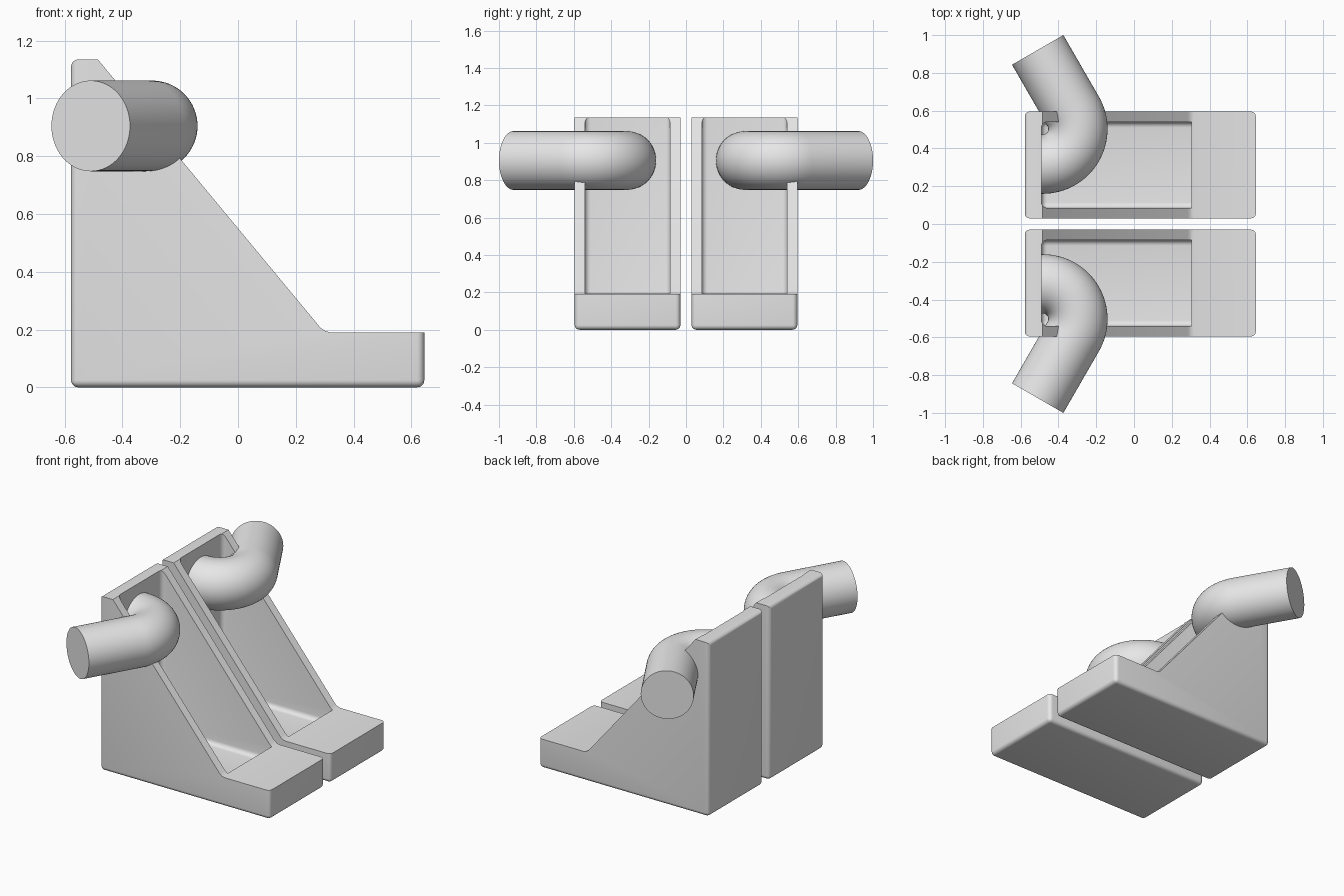
import bpy, bmesh, math
from mathutils import Vector, Matrix

if "Cube" in bpy.data.objects:
    bpy.data.objects.remove(bpy.data.objects["Cube"])

GREY = (0.8, 0.8, 0.8, 1)
mat = bpy.data.materials.new("light_grey")
mat.use_nodes = True
mat.diffuse_color = GREY
mat.node_tree.nodes["Principled BSDF"].inputs["Base Color"].default_value = GREY

BACK, FRONT, TOP, FOOT = -0.578, 0.645, 1.135, 0.19
IN_Y, OUT_Y = 0.03, 0.595


def finish(bm, name):
    """Turn a bmesh into a linked object with the grey material."""
    bmesh.ops.recalc_face_normals(bm, faces=bm.faces)
    mesh = bpy.data.meshes.new(name)
    bm.to_mesh(mesh)
    bm.free()
    mesh.materials.append(mat)
    obj = bpy.data.objects.new(name, mesh)
    bpy.context.collection.objects.link(obj)
    return obj


def extrude_profile(points, y0, y1):
    """Extrude an x-z outline along y."""
    bm = bmesh.new()
    face = bm.faces.new([bm.verts.new((x, y0, z)) for x, z in points])
    new = bmesh.ops.extrude_face_region(bm, geom=[face])["geom"]
    moved = [v for v in new if isinstance(v, bmesh.types.BMVert)]
    bmesh.ops.translate(bm, verts=moved, vec=(0, y1 - y0, 0))
    bmesh.ops.recalc_face_normals(bm, faces=bm.faces)
    return bm


def round_edges(bm, rule, radius):
    edges = [e for e in bm.edges if rule(e.verts[0].co, e.verts[1].co)]
    bmesh.ops.bevel(bm, geom=edges, offset=radius, offset_type='OFFSET',
                    segments=5, profile=0.5, affect='EDGES', clamp_overlap=True)


def same(a, b):
    return abs(a - b) < 1e-4


def shade(obj):
    bpy.ops.object.select_all(action='DESELECT')
    obj.select_set(True)
    bpy.context.view_layer.objects.active = obj
    bpy.ops.object.shade_smooth_by_angle(angle=math.radians(35))


def make_body():
    # Wedge outline with a flat foot and a small fillet at the slope's base
    outline = [(BACK, 0), (FRONT, 0), (FRONT, FOOT), (0.32, FOOT),
               (0.302, 0.195), (0.285, 0.207), (-0.485, TOP), (BACK, TOP)]
    bm = extrude_profile(outline, IN_Y, OUT_Y)

    def outer(a, b):
        bottom = same(a.z, 0) and same(b.z, 0)
        upright = same(a.x, b.x) and same(a.y, b.y)
        back_top = all(same(p.x, BACK) and same(p.z, TOP) for p in (a, b))
        return bottom or upright or back_top
    round_edges(bm, outer, 0.025)
    body = finish(bm, "left_bracket_body")

    # Pocket cut from the slope, open at the top
    px, floor, y0, y1 = -0.49, 0.095, 0.085, 0.54
    bm = extrude_profile([(px, floor), (0.305, floor), (0.305, 1.4), (px, 1.4)], y0, y1)

    def inner(a, b):
        at_back = same(a.x, px) and same(b.x, px)
        along_floor = same(a.z, floor) and same(b.z, floor) and same(a.y, b.y)
        return at_back and not (same(a.z, 1.4) and same(b.z, 1.4)) or along_floor
    round_edges(bm, inner, 0.03)
    cutter = finish(bm, "pocket_cutter")
    cutter.hide_render = True

    cut = body.modifiers.new("pocket", 'BOOLEAN')
    cut.operation = 'DIFFERENCE'
    cut.solver = 'EXACT'
    cut.object = cutter
    bpy.context.view_layer.objects.active = body
    bpy.ops.object.modifier_apply(modifier=cut.name)
    bpy.data.objects.remove(cutter)
    return body


def make_pipe():
    # Bent path: out of the back wall, round the bend, then straight outward
    radius, bend, sides, steps = 0.157, 0.186, 64, 32
    centre = Vector((-0.483, 0.503, 0.905))
    path = [(centre + Vector((-0.04, -bend, 0)), 0)]
    for i in range(steps + 1):
        turn = math.radians(120) * i / steps
        path.append((centre + bend * Vector((math.sin(turn), -math.cos(turn), 0)), turn))
    end, turn = path[-1]
    path.append((end + 0.376 * Vector((math.cos(turn), math.sin(turn), 0)), turn))

    bm = bmesh.new()
    rings = []
    for point, turn in path:
        side = Vector((math.sin(turn), -math.cos(turn), 0))
        ring = []
        for k in range(sides):
            a = math.tau * k / sides
            offset = side * math.cos(a) + Vector((0, 0, math.sin(a)))
            ring.append(bm.verts.new(point + radius * offset))
        rings.append(ring)
    for low, high in zip(rings, rings[1:]):
        for k in range(sides):
            n = (k + 1) % sides
            bm.faces.new((low[k], low[n], high[n], high[k]))
    bm.faces.new(rings[0])
    bm.faces.new(rings[-1])
    return finish(bm, "left_bent_pipe")


def mirrored(obj, name):
    copy = bpy.data.objects.new(name, obj.data.copy())
    copy.data.transform(Matrix.Scale(-1, 4, (0, 1, 0)))
    copy.data.flip_normals()
    bpy.context.collection.objects.link(copy)
    return copy


# Back bracket and pipe, then their mirror images at the front
for part, back_name, front_name in (
        (make_body(), "back_bracket_body", "front_bracket_body"),
        (make_pipe(), "back_bent_pipe", "front_bent_pipe")):
    part.name = back_name
    twin = mirrored(part, front_name)
    shade(part)
    shade(twin)
